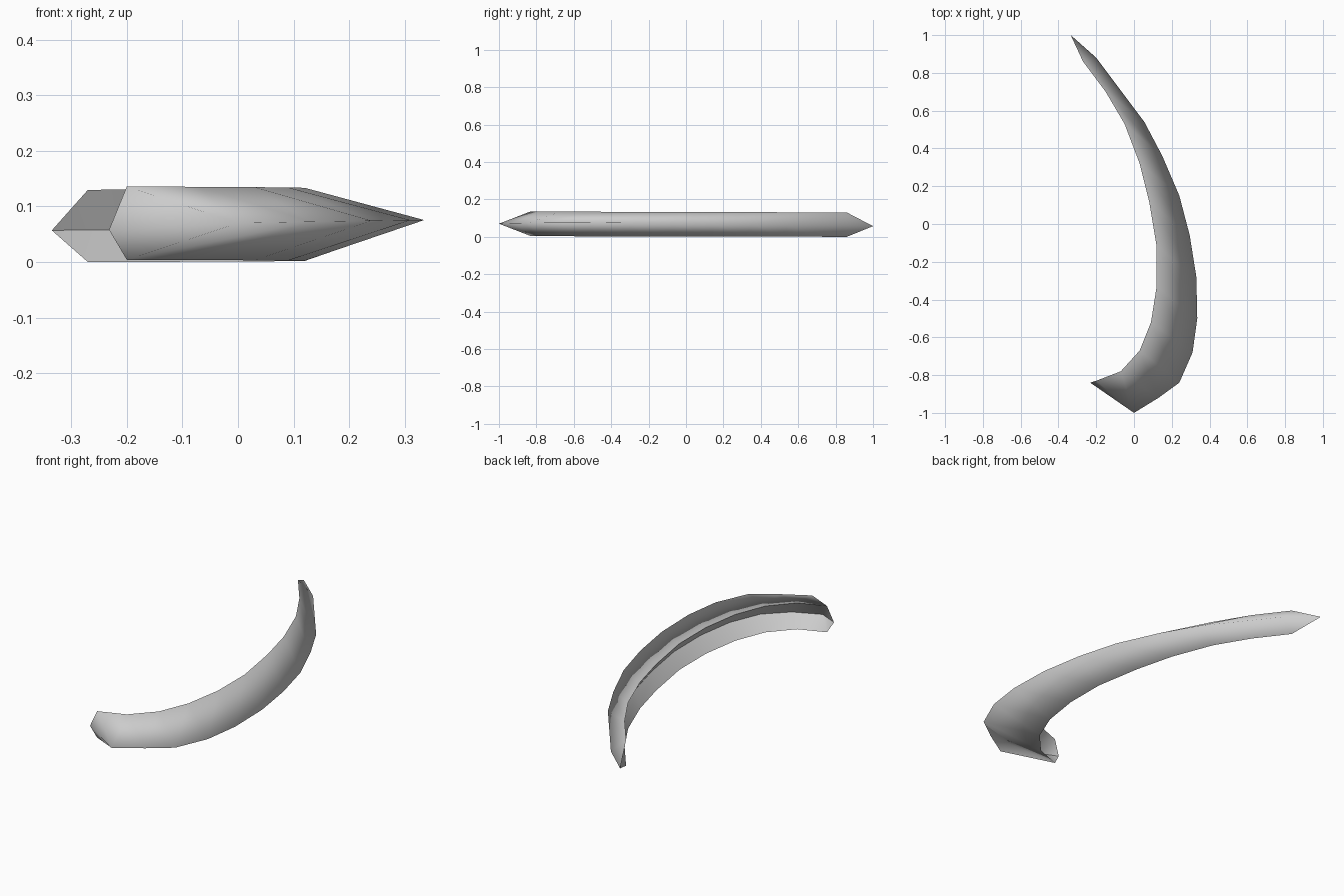
import bpy, bmesh
from mathutils import Vector

cube = bpy.data.objects.get("Cube")
if cube:
    bpy.data.objects.remove(cube, do_unlink=True)

# One flat grey
grey = bpy.data.materials.new("light_grey")
grey.use_nodes = True
colour = (0.6, 0.6, 0.6, 1)
grey.diffuse_color = colour
grey.node_tree.nodes["Principled BSDF"].inputs["Base Color"].default_value = colour

# Plan curves of the inner rims and the outer ridge
rim = [(-.2, -.83), (-.07, -.78), (.03, -.67), (.09, -.52), (.12, -.33),
       (.12, -.12), (.08, .12), (.03, .32), (-.05, .53), (-.15, .7), (-.27, .86)]
ridge = [(0, -1), (.13, -.92), (.24, -.84), (.31, -.68), (.335, -.5),
         (.33, -.28), (.295, -.06), (.24, .15), (.15, .36), (.055, .54), (-.2, .88)]
RECESS = 0.3

bm = bmesh.new()
rings = []
last = len(rim) - 1
for i, (r, o) in enumerate(zip(rim, ridge)):
    t = i / last
    r, o = Vector(r), Vector(o)
    valley = r.lerp(o, RECESS)
    ridge_z = .07 + .04 * t * (1 - t) - .01 * t
    # Chevron section: ridge, top rim, inner valley, bottom rim
    section = [(*o, ridge_z), (*r, .136 - .006 * t),
               (*valley, .058), (*r, .004 * (1 - t))]
    rings.append([bm.verts.new(p) for p in section])

# Side faces between neighbouring sections
for a, b in zip(rings, rings[1:]):
    for k in range(4):
        n = (k + 1) % 4
        bm.faces.new((a[k], a[n], b[n], b[k]))

# Pointed ends
for ring, point in ((rings[0], (-.232, -.84, .058)), (rings[-1], (-.335, 1, .057))):
    tip = bm.verts.new(point)
    for k in range(4):
        bm.faces.new((ring[k], ring[(k + 1) % 4], tip))

bmesh.ops.recalc_face_normals(bm, faces=bm.faces)
for f in bm.faces:
    f.smooth = True

# Rims and valley are crisp, the outer ridge is shaded smooth
for a, b in zip(rings, rings[1:]):
    for k in (1, 2, 3):
        bm.edges.get((a[k], b[k])).smooth = False
for ring in (rings[0], rings[-1]):
    for k in (1, 2, 3):
        for e in ring[k].link_edges:
            if len(e.other_vert(ring[k]).link_faces) == 4 and e.other_vert(ring[k]) not in sum(rings, []):
                e.smooth = False

mesh = bpy.data.meshes.new("curved_shell")
bm.to_mesh(mesh)
bm.free()
mesh.materials.append(grey)
shell = bpy.data.objects.new("curved_shell", mesh)
bpy.context.collection.objects.link(shell)
